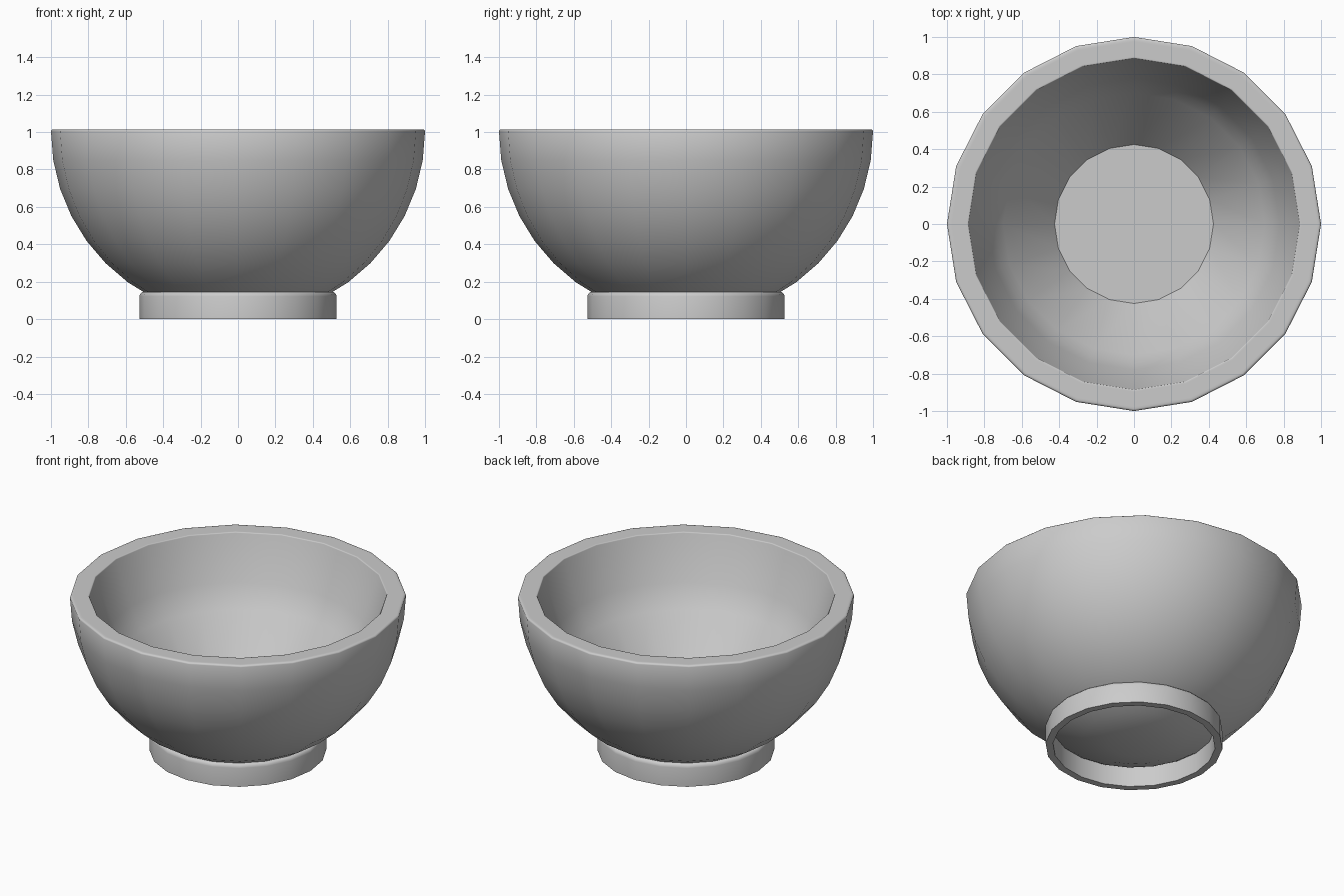
import bpy, bmesh
from math import sin, cos, pi, radians

SIDES = 20
CENTRE_Z = 1.005  # height of the bowl's sphere centre
RIM_Z = 1.015

cube = bpy.data.objects.get("Cube")
if cube:
    bpy.data.objects.remove(cube, do_unlink=True)


def arc(cx, cz, radius, start, end, steps):
    """Points (r, z) along an arc, angles in degrees from +r."""
    angles = [radians(start + (end - start) * i / steps) for i in range(steps + 1)]
    return [(cx + radius * cos(a), cz + radius * sin(a)) for a in angles]


def lathe(name, profile, closed):
    """Revolve a profile; join its ends when closed, otherwise cap them."""
    bm = bmesh.new()
    rings = [[bm.verts.new((r * cos(2 * pi * i / SIDES), r * sin(2 * pi * i / SIDES), z))
              for i in range(SIDES)] for r, z in profile]
    pairs = list(zip(rings, rings[1:]))
    if closed:
        pairs.append((rings[-1], rings[0]))
    else:
        bm.faces.new(rings[0])
        bm.faces.new(rings[-1])
    for a, b in pairs:
        for i in range(SIDES):
            j = (i + 1) % SIDES
            bm.faces.new((a[i], a[j], b[j], b[i]))
    bmesh.ops.recalc_face_normals(bm, faces=bm.faces)
    mesh = bpy.data.meshes.new(name)
    bm.to_mesh(mesh)
    bm.free()
    obj = bpy.data.objects.new(name, mesh)
    bpy.context.collection.objects.link(obj)
    bpy.ops.object.select_all(action='DESELECT')
    obj.select_set(True)
    bpy.context.view_layer.objects.active = obj
    bpy.ops.object.shade_smooth_by_angle(angle=radians(35))
    return obj


# Bowl: round underside, softened flat rim, steep inner wall, sloping base, flat floor
OUTER, INNER, LIP = 1.0, 0.885, 0.012
outer_wall = arc(0, CENTRE_Z, OUTER, -81, 0, 9)
outer_lip = arc(OUTER - LIP, RIM_Z - LIP, LIP, 0, 90, 3)[1:]
rim_flat = [(OUTER - 2 * LIP, RIM_Z), (INNER + LIP, RIM_Z)]
inner_lip = arc(INNER + LIP / 2, RIM_Z - LIP / 2, LIP / 2, 90, 180, 3)
inner_wall = [(0.78, 0.735), (0.745, 0.66), (0.70, 0.595), (0.425, 0.235)]
lathe("bowl", outer_wall + outer_lip + rim_flat + inner_lip + inner_wall, False)

# Foot ring with a softened top edge
FOOT_OUT, FOOT_IN, FOOT_TOP, FOOT_ROUND = 0.527, 0.483, 0.147, 0.025
foot = [(FOOT_IN, 0), (FOOT_OUT, 0)]
foot += arc(FOOT_OUT - FOOT_ROUND, FOOT_TOP - FOOT_ROUND, FOOT_ROUND, 0, 90, 3)
foot.append((FOOT_IN, FOOT_TOP))
lathe("foot_ring", foot, True)
